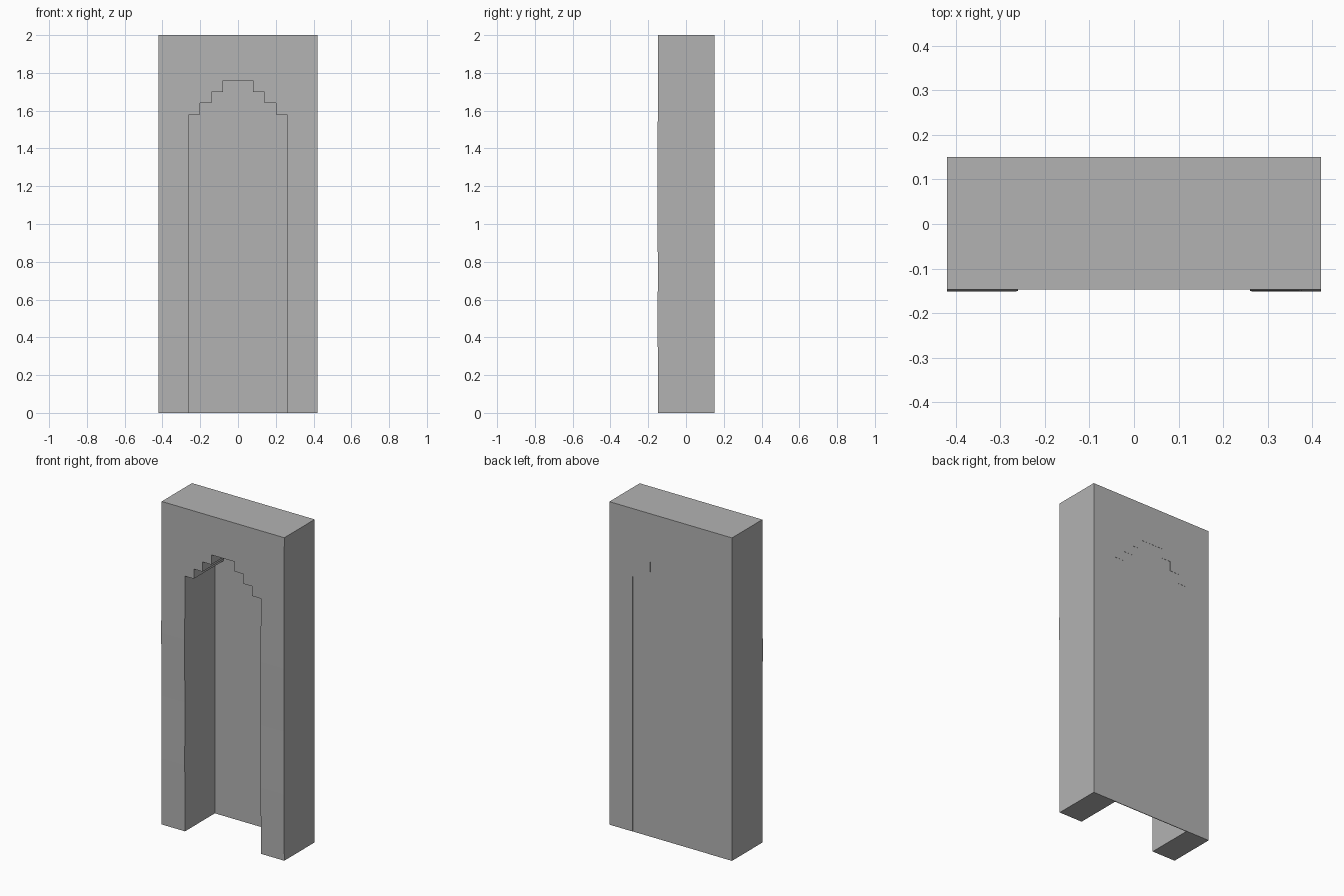
import bpy
import bmesh
from mathutils import Vector

cube = bpy.data.objects.get("Cube")
if cube:
    bpy.data.objects.remove(cube, do_unlink=True)

HALF_W, HEIGHT = 0.42, 2.0
FRONT, BACK = -0.147, 0.15

# Single stone colour
stone = bpy.data.materials.new("plain_grey_stone")
stone.use_nodes = True
GREY = (0.45, 0.45, 0.45, 1)
stone.diffuse_color = GREY
stone.node_tree.nodes["Principled BSDF"].inputs["Base Color"].default_value = GREY


def prism(name, outline, y0, y1, levels=()):
    """Extrude an x-z outline in depth; levels maps heights to a front swelling."""
    bm = bmesh.new()
    face = bm.faces.new([bm.verts.new((x, y0, z)) for x, z in outline])
    moved = bmesh.ops.extrude_face_region(bm, geom=[face])["geom"]
    verts = [v for v in moved if isinstance(v, bmesh.types.BMVert)]
    bmesh.ops.translate(bm, verts=verts, vec=(0, y1 - y0, 0))
    for z, swell in levels:
        cut = bmesh.ops.bisect_plane(
            bm, geom=bm.verts[:] + bm.edges[:] + bm.faces[:],
            plane_co=Vector((0, 0, z)), plane_no=Vector((0, 0, 1)))
        for v in cut["geom_cut"]:
            if isinstance(v, bmesh.types.BMVert) and v.co.y < 0:
                v.co.y -= swell
    bmesh.ops.recalc_face_normals(bm, faces=bm.faces)
    mesh = bpy.data.meshes.new(name)
    bm.to_mesh(mesh)
    bm.free()
    mesh.materials.append(stone)
    obj = bpy.data.objects.new(name, mesh)
    bpy.context.collection.objects.link(obj)
    return obj


# Stepped arch outline: right half, then mirrored
half = [(0.26, 0)]
for i in range(4):
    x, z = 0.26 - 0.06 * i, 1.58 + 0.06 * i
    half.append((x, z))
    if i < 3:
        half.append((x - 0.06, z))
arch = half + [(-x, z) for x, z in reversed(half)]

# Frame around the opening, its jambs very slightly swollen in front
outer = [(-HALF_W, 0), (-HALF_W, HEIGHT), (HALF_W, HEIGHT), (HALF_W, 0)]
prism("niche_frame", arch + outer, FRONT, BACK,
      levels=[(0.41, 0.003), (0.8, 0), (1.19, 0.003), (1.57, 0)])

# Thin panel closing the back of the niche
prism("niche_back_panel", arch, BACK - 0.005, BACK - 0.001)
